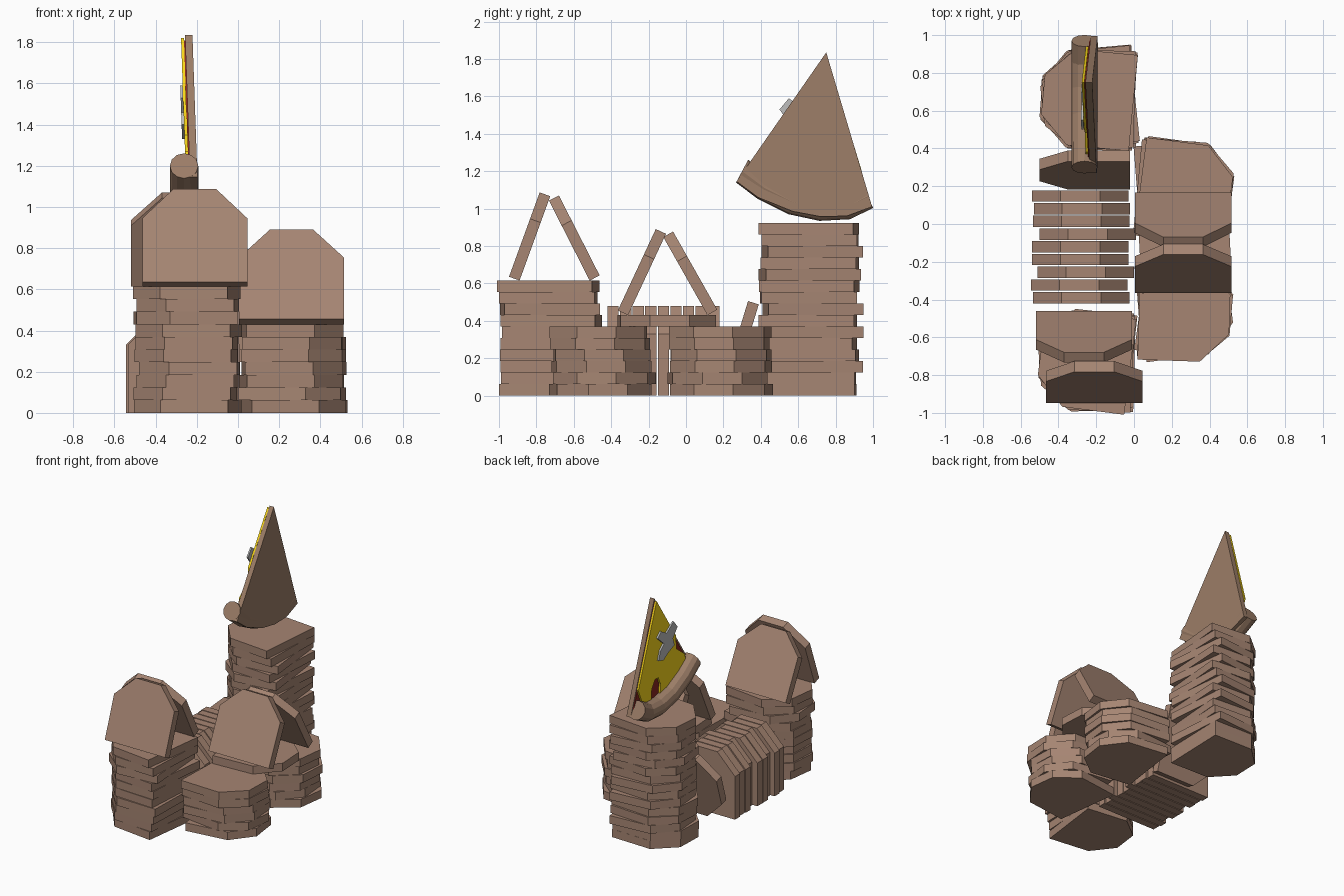
import bpy, bmesh, math, random
from mathutils import Matrix, Vector

if "Cube" in bpy.data.objects:
    bpy.data.objects.remove(bpy.data.objects["Cube"])

random.seed(4)
W, L, T = 0.51, 0.48, 0.0615      # slice width, length, thickness


def mat(name, r, g, b):
    m = bpy.data.materials.new(name)
    m.diffuse_color = (r, g, b, 1)
    m.use_nodes = True
    m.node_tree.nodes["Principled BSDF"].inputs["Base Color"].default_value = m.diffuse_color
    return m


BREAD = mat("bread", 0.38, 0.235, 0.17)
DOUGH = mat("dough", 0.33, 0.205, 0.135)
SAUCE = mat("sauce", 0.25, 0.02, 0.015)
CHEESE = mat("cheese", 0.95, 0.68, 0.01)
GREY = mat("mushroom_grey", 0.5, 0.5, 0.5)


def prism(bm, outline, depth, m):
    """Extrude a flat outline along local z, then place it with matrix m."""
    lo = [bm.verts.new(m @ Vector((x, y, 0))) for x, y in outline]
    hi = [bm.verts.new(m @ Vector((x, y, depth))) for x, y in outline]
    n = len(outline)
    bm.faces.new(lo[::-1])
    bm.faces.new(hi)
    for i in range(n):
        j = (i + 1) % n
        bm.faces.new((lo[i], lo[j], hi[j], hi[i]))


def finish(bm, name, material):
    bmesh.ops.recalc_face_normals(bm, faces=bm.faces)
    me = bpy.data.meshes.new(name)
    bm.to_mesh(me)
    bm.free()
    me.materials.append(material)
    ob = bpy.data.objects.new(name, me)
    bpy.context.collection.objects.link(ob)
    return ob


def rot(deg, axis):
    return Matrix.Rotation(math.radians(deg), 4, axis)


# Bread slice: square base corners, chamfered crown, base edge on local y = 0
SLICE = [(-W/2, 0), (W/2, 0), (W/2, L - .15), (.105, L), (-.105, L), (-W/2, L - .15)]
CENTRE = Matrix.Translation((0, -L/2, 0))


def slice_obj(name, m, depth=T):
    bm = bmesh.new()
    prism(bm, SLICE, depth, m)
    return finish(bm, name, BREAD)


# Towers of loosely stacked slices
def tower(name, x, y, count, turn):
    bm = bmesh.new()
    for i in range(count):
        p = (x + random.uniform(-.012, .012), y + random.uniform(-.015, .015), i * T)
        prism(bm, SLICE, T, Matrix.Translation(p) @ rot(turn + random.uniform(-8, 8), 'Z') @ CENTRE)
    finish(bm, name, BREAD)


tower("back_tower", -.245, .665, 15, 90)
tower("front_left_tower", -.25, -.725, 10, 90)
tower("front_right_tower", .268, -.46, 6, -90)
tower("back_right_tower", .268, .185, 6, -90)


# Roof tents: leaning slices; y is the inner foot, side -1 front / 1 back
def roof(name, x, y, z, lean, side):
    m = Matrix.Translation((x, y, z)) @ rot(0 if side < 0 else 180, 'Z') @ rot(90 - lean, 'X')
    slice_obj(name, m, 0.06)


roof("left_roof_front", -.21, -.89, .615, 20, -1)
roof("left_roof_back", -.265, -.515, .615, 27, 1)
slice_obj("gate_bridge", Matrix.Translation((.268, -.1, .369)) @ rot(-87, 'Z') @ CENTRE)
roof("gate_roof_front", .26, -.31, .43, 25, -1)
roof("gate_roof_back", .26, .115, .43, 29.5, 1)

# Row of upright slices forming the wall
bm = bmesh.new()
for i, x in enumerate((-.28, -.29, -.255, -.285, -.285, -.245, -.28, -.275, -.285)):
    prism(bm, SLICE, .06, Matrix.Translation((x, -.36 + i * .0673, 0)) @ rot(90, 'X'))
finish(bm, "upright_wall", BREAD)

# Slice resting on its side against the back tower
slice_obj("leaning_slice", Matrix.Translation((-.26, .24, 0)) @ rot(73, 'X')
          @ Matrix.Translation((0, W/2, 0)) @ rot(90, 'Z') @ CENTRE, .06)

# Triangular flag slice: outlines are (y, z), layered towards -x and slightly tilted
TILT = Matrix(((0, -.035, -1, -.157), (1, 0, 0, 0), (0, 1, 0, 0), (0, 0, 0, 1)))


def layer(name, outline, start, depth, material):
    bm = bmesh.new()
    prism(bm, outline, depth, TILT @ Matrix.Translation((0, 0, start)))
    finish(bm, name, material)


layer("flag_base", [(.75, 1.835), (.27, 1.145), (.385, 1.06), (.57, .985), (.72, .957),
                    (.86, .96), (.995, 1.01)], 0, .036, DOUGH)
layer("flag_sauce", [(.75, 1.81), (.31, 1.175), (.43, 1.09), (.6, 1.02), (.72, 1.0),
                     (.85, 1.0), (.975, 1.05)], .036, .006, SAUCE)
layer("flag_cheese", [(.75, 1.82), (.5, 1.46), (.485, 1.35), (.38, 1.27), (.36, 1.17),
                      (.5, 1.07), (.67, 1.03), (.67, 1.15), (.7, 1.21), (.74, 1.21),
                      (.775, 1.15), (.78, 1.02), (.86, 1.03), (.94, 1.2)], .042, .014, CHEESE)
layer("flag_mushroom", [(.55, 1.59), (.5, 1.53), (.55, 1.46), (.53, 1.4), (.6, 1.37), (.66, 1.33),
                        (.72, 1.35), (.7, 1.42), (.66, 1.46), (.74, 1.53), (.7, 1.57),
                        (.63, 1.53)], .056, .012, GREY)

# Rounded crust: a ring swept along the curved bottom of the flag
path = [Vector((-.262, y, z)) for y, z in ((.30, 1.2), (.42, 1.11), (.57, 1.035),
                                           (.72, 1.003), (.86, 1.01), (.97, 1.065))]
bm = bmesh.new()
rings = []
N = 12
for i, p in enumerate(path):
    t = (path[min(i + 1, 5)] - path[max(i - 1, 0)]).normalized()
    if i == 0:
        t = Vector((0, .88, -.47))
    u, v = Vector((1, 0, 0)), t.cross(Vector((1, 0, 0)))
    rings.append([bm.verts.new(p + .069 * (math.cos(a) * u + math.sin(a) * v))
                  for a in (2 * math.pi * k / N for k in range(N))])
for a, b in zip(rings, rings[1:]):
    for k in range(N):
        j = (k + 1) % N
        bm.faces.new((a[k], a[j], b[j], b[k]))
bm.faces.new(rings[0])
bm.faces.new(rings[-1])
finish(bm, "flag_crust", DOUGH)
